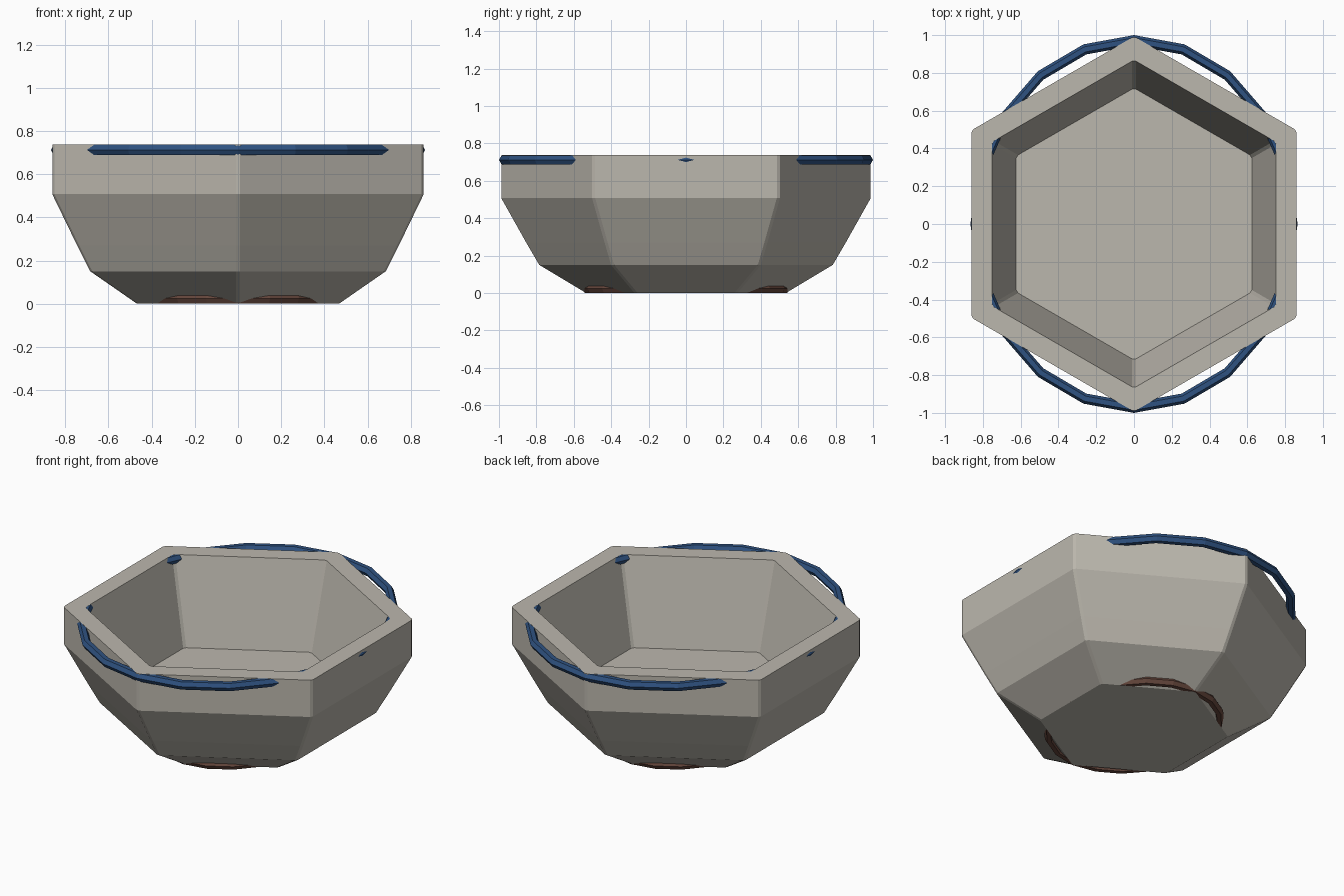
import bpy, bmesh
from math import sin, cos, pi
from mathutils import Vector

cube = bpy.data.objects.get("Cube")
if cube:
    bpy.data.objects.remove(cube, do_unlink=True)


def material(name, rgb):
    m = bpy.data.materials.new(name)
    m.use_nodes = True
    m.diffuse_color = (*rgb, 1)
    m.node_tree.nodes["Principled BSDF"].inputs["Base Color"].default_value = (*rgb, 1)
    return m


stone = material("warm grey stone", (0.50, 0.475, 0.42))
blue = material("blue trim", (0.028, 0.085, 0.22))
brown = material("brown foot", (0.13, 0.062, 0.045))


def finish(bm, name, mat):
    bmesh.ops.recalc_face_normals(bm, faces=bm.faces)
    mesh = bpy.data.meshes.new(name)
    bm.to_mesh(mesh)
    bm.free()
    mesh.materials.append(mat)
    obj = bpy.data.objects.new(name, mesh)
    bpy.context.collection.objects.link(obj)
    return obj


def bridge(bm, a, b):
    n = len(a)
    for i in range(n):
        j = (i + 1) % n
        bm.faces.new((a[i], a[j], b[j], b[i]))


def hexagon(radius, z, chamfer=0.011):
    """Hexagon pointing along y, with narrowly chamfered corners."""
    corners = [Vector((radius * sin(k * pi / 3), radius * cos(k * pi / 3), z)) for k in range(6)]
    points = []
    for k, c in enumerate(corners):
        for other in (corners[k - 1], corners[(k + 1) % 6]):
            points.append(c.lerp(other, chamfer / radius))
    return points


# Bowl: outer wall from base to rim, then inner wall down to the floor
profile = [(0.54, 0), (0.79, 0.15), (0.86, 0.27), (0.993, 0.507),
           (0.993, 0.737), (0.868, 0.737), (0.72, 0.217)]
bm = bmesh.new()
loops = [[bm.verts.new(p) for p in hexagon(r, z)] for r, z in profile]
for lower, upper in zip(loops, loops[1:]):
    bridge(bm, lower, upper)
bm.faces.new(loops[0])
bm.faces.new(loops[-1])
finish(bm, "bowl", stone)


def ring(name, outer, z, tube, mat, segments=20, sides=6):
    """Oval faceted ring, narrower across x, with a six-sided tube."""
    bm = bmesh.new()
    hoops = []
    for i in range(segments):
        a = 2 * pi * i / segments
        hoop = []
        for j in range(sides):
            b = 2 * pi * j / sides
            r = outer - tube + tube * cos(b)
            hoop.append(bm.verts.new((0.866 * r * sin(a), r * cos(a), z + tube * sin(b))))
        hoops.append(hoop)
    for i in range(segments):
        bridge(bm, hoops[i], hoops[(i + 1) % segments])
    finish(bm, name, mat)


# Trim around the rim and foot around the base
ring("rim_band", 1.0, 0.712, 0.028, blue)
ring("foot_ring", 0.555, 0.0235, 0.027, brown)
